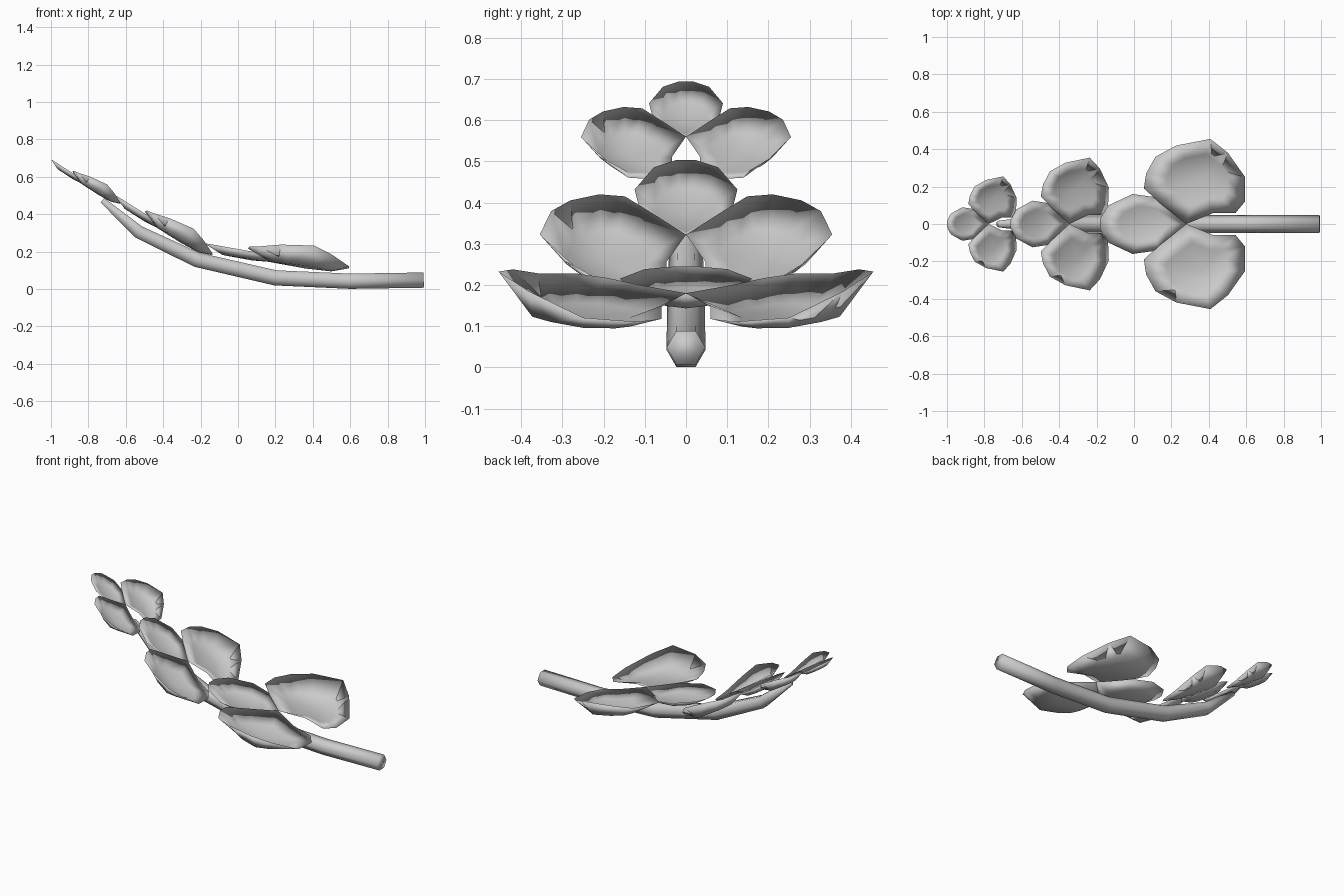
import bpy
import math
from mathutils import Vector, Matrix

if "Cube" in bpy.data.objects:
    bpy.data.objects.remove(bpy.data.objects["Cube"], do_unlink=True)

grey = bpy.data.materials.new("leaf grey")
grey.use_nodes = True
colour = (0.6, 0.6, 0.6, 1)
grey.diffuse_color = colour
grey.node_tree.nodes["Principled BSDF"].inputs["Base Color"].default_value = colour


def make_object(name, verts, faces):
    mesh = bpy.data.meshes.new(name)
    mesh.from_pydata(verts, [], faces)
    mesh.materials.append(grey)
    mesh.shade_smooth()
    obj = bpy.data.objects.new(name, mesh)
    bpy.context.collection.objects.link(obj)


def make_leaflet(name, rim, centre, floor, place, side=1):
    """Thin cupped leaf: upper and lower skins that share one rim."""
    rim = [Vector(p) for p in rim]
    n = len(rim)
    points, faces = list(rim), []
    for depth, flip in ((floor + 0.012, side > 0), (floor, side < 0)):
        start = len(points)
        middle = Vector((*centre, depth))
        for p in rim:
            q = middle.lerp(p, 0.6)
            q.z = depth + 0.12 * (p.z - depth)
            points.append(q)
        points.append(middle)
        for i in range(n):
            j = (i + 1) % n
            for face in ((i, j, start + j, start + i), (start + i, start + j, start + n)):
                faces.append(face[::-1] if flip else face)
    verts = [place @ Vector((p.x, p.y * side, p.z)) for p in points]
    make_object(name, verts, faces)


# Leaflet outlines, starting at the point where the three leaflets meet
side_rim = [(0, 0, 0), (-0.14, 0.11, 0.0), (-0.23, 0.19, 0.005), (-0.22, 0.27, 0.018),
            (-0.17, 0.36, 0.025), (-0.06, 0.42, 0.05), (0.12, 0.455, 0.07),
            (0.22, 0.38, 0.035), (0.32, 0.25, -0.015), (0.32, 0.12, -0.025),
            (0.27, 0.06, -0.025), (0.15, 0.06, -0.01)]
half = [(-0.14, 0.14, -0.01), (-0.29, 0.16, -0.005), (-0.42, 0.10, 0.0), (-0.465, 0.03, 0.0)]
end_rim = [(0, 0, 0)] + [(x, -y, z) for x, y, z in half] + half[::-1]

# Three sprays that shrink and tilt up along the stem
sprays = [("lower", (0.28, 0, 0.18), 1.0, 8),
          ("middle", (-0.345, 0, 0.322), 0.78, 30),
          ("upper", (-0.777, 0, 0.56), 0.56, 31)]
for label, origin, size, tilt in sprays:
    place = (Matrix.Translation(origin) @ Matrix.Rotation(math.radians(tilt), 4, "Y")
             @ Matrix.Scale(size, 4))
    make_leaflet(label + "_back_leaflet", side_rim, (0.09, 0.25), -0.058, place)
    make_leaflet(label + "_front_leaflet", side_rim, (0.09, 0.25), -0.058, place, -1)
    make_leaflet(label + "_end_leaflet", end_rim, (-0.2, 0), -0.055, place, -1)

# Six-sided tapering stem: x, z and radius of each ring
rings = [(0.993, 0.048, 0.047), (0.6, 0.042, 0.047), (0.2, 0.06, 0.047),
         (-0.22, 0.157, 0.046), (-0.53, 0.305, 0.04), (-0.725, 0.475, 0.018)]
sides = 6
verts, faces = [], []
for i, (x, z, r) in enumerate(rings):
    before, after = rings[max(i - 1, 0)], rings[min(i + 1, len(rings) - 1)]
    slope = math.atan2(after[1] - before[1], before[0] - after[0])
    for k in range(sides):
        a = 2 * math.pi * k / sides
        up = r * math.sin(a)
        verts.append((x + up * math.sin(slope), r * math.cos(a), z + up * math.cos(slope)))
for i in range(len(rings) - 1):
    for k in range(sides):
        a, b = i * sides + k, i * sides + (k + 1) % sides
        faces.append((a, a + sides, b + sides, b))
faces.append(tuple(range(sides)))
faces.append(tuple(reversed(range(len(verts) - sides, len(verts)))))
make_object("stem", verts, faces)
